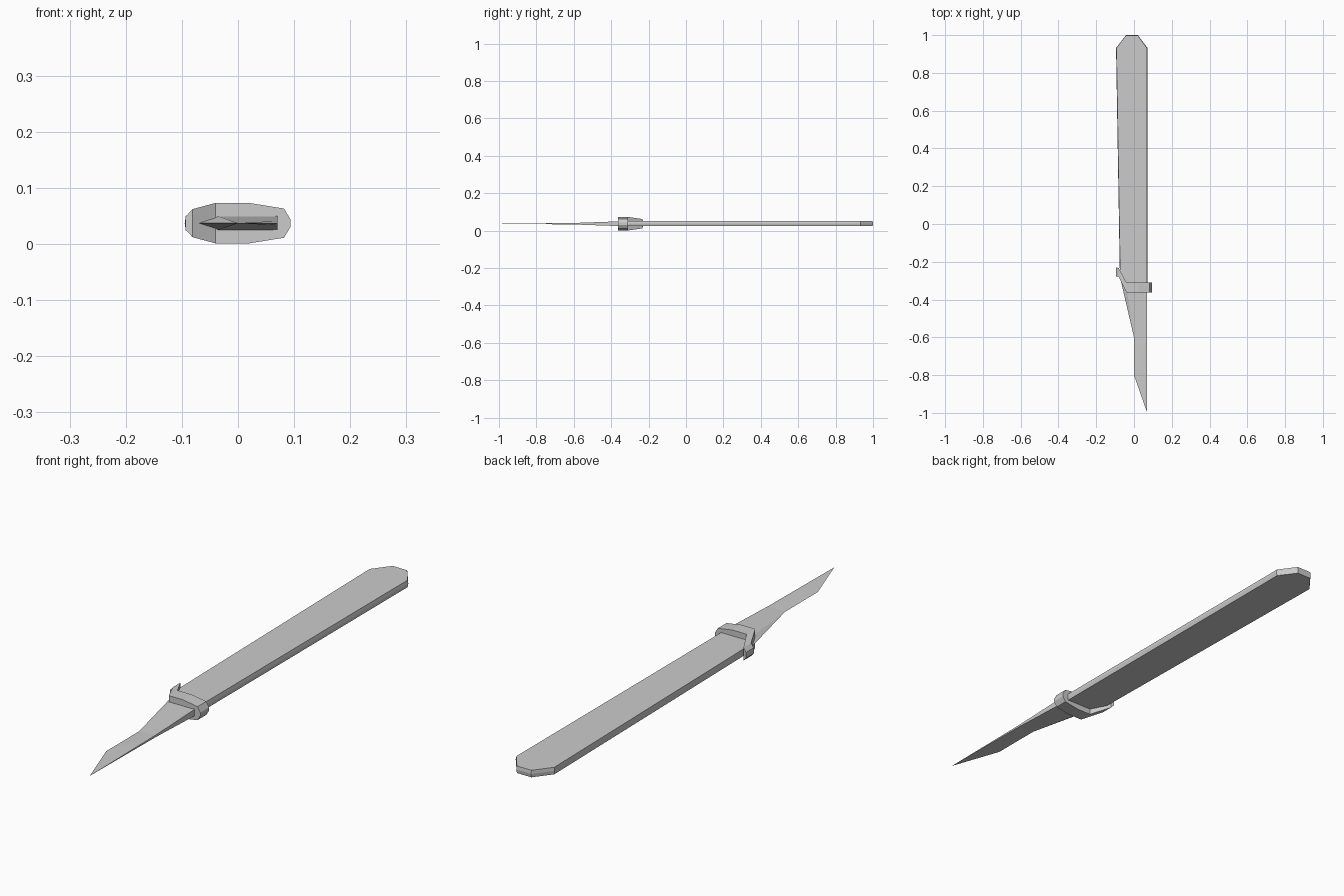
import bpy
import bmesh

if "Cube" in bpy.data.objects:
    bpy.data.objects.remove(bpy.data.objects["Cube"])

MID = 0.037  # height of the symmetry plane


def symmetric(name, verts, faces):
    """Build the upper half about z = 0, add its mirror image, weld and lift."""
    bm = bmesh.new()
    for sign in (1, -1):
        vs = [bm.verts.new((x, y, z * sign)) for x, y, z in verts]
        for f in faces:
            bm.faces.new([vs[i] for i in f])
    bmesh.ops.remove_doubles(bm, verts=bm.verts, dist=1e-5)
    bmesh.ops.recalc_face_normals(bm, faces=bm.faces)
    me = bpy.data.meshes.new(name)
    bm.to_mesh(me)
    bm.free()
    ob = bpy.data.objects.new(name, me)
    ob.location.z = MID
    bpy.context.collection.objects.link(ob)
    return ob


# handle: flat tapered slab with clipped end and a faint ridge around its rim
outline = [(0.068, -0.335), (0.068, 0.932), (0.02, 0.998), (-0.042, 0.998),
           (-0.093, 0.932), (-0.073, -0.26), (-0.04, -0.335)]
n = len(outline)
verts = [(x, y, 0.0135) for x, y in outline]
verts += [(x + (0.003 if x > 0.03 else -0.002 if x < -0.06 else 0),
           y + (0.002 if y > 0.95 else 0), 0) for x, y in outline]
faces = [tuple(range(n))]
faces += [(i, (i + 1) % n, n + (i + 1) % n, n + i) for i in range(n)]
symmetric("handle", verts, faces)

# blade: wedge with a sharp left edge and a spine thinning to the tip
verts = [(0.07, -0.335, 0.0135), (-0.04, -0.335, 0.0135),   # base top
         (0.07, -0.335, 0), (-0.04, -0.335, 0),             # base middle
         (-0.078, -0.265, 0), (0, -0.6, 0), (0, -0.8, 0),   # cutting edge
         (0.07, -1.0, 0),                                   # tip
         (0.07, -0.6, 0.004), (0.07, -0.6, 0)]              # spine
faces = [(0, 1, 5, 8), (1, 4, 5), (8, 5, 6), (8, 6, 7),
         (0, 2, 9, 8), (8, 9, 7), (0, 1, 3, 2), (1, 4, 3)]
symmetric("blade", verts, faces)

# collar: faceted band with its left end swept back (x, front y, back y, half height)
sections = [(-0.094, -0.277, -0.23, 0.011), (-0.081, -0.279, -0.233, 0.025),
            (-0.04, -0.363, -0.31, 0.036), (0.02, -0.363, -0.31, 0.036),
            (0.082, -0.363, -0.31, 0.026), (0.094, -0.363, -0.31, 0.006)]
verts, faces = [], []
for x, y0, y1, h in sections:
    verts += [(x, y0, 0), (x, y0, h), (x, y1, h), (x, y1, 0)]
for s in range(len(sections) - 1):
    a, b = 4 * s, 4 * s + 4
    faces += [(a + k, a + k + 1, b + k + 1, b + k) for k in range(3)]
last = 4 * (len(sections) - 1)
faces += [(0, 1, 2, 3), (last, last + 1, last + 2, last + 3)]
symmetric("collar", verts, faces)
